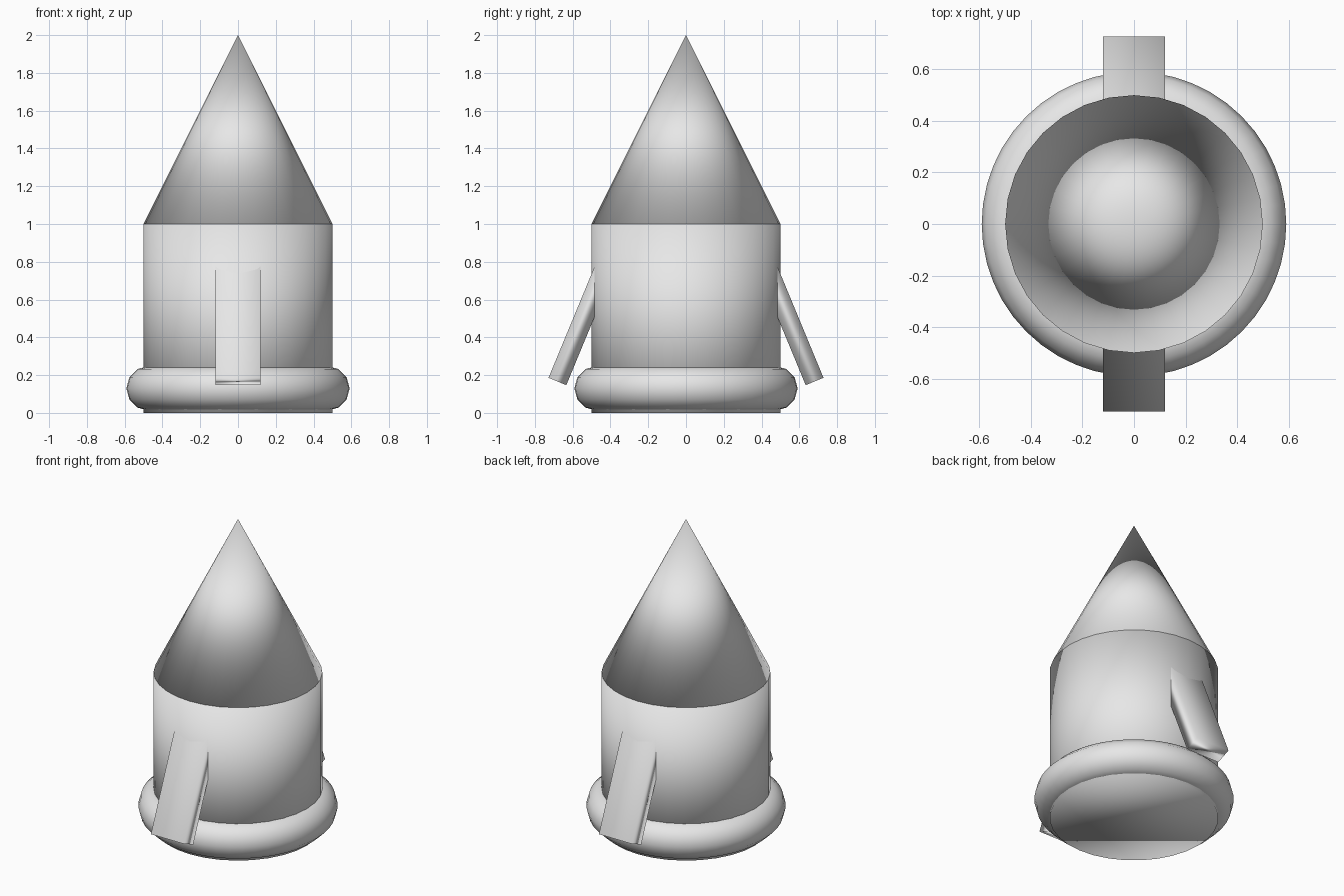
import bpy
from math import radians

cube = bpy.data.objects.get("Cube")
if cube:
    bpy.data.objects.remove(cube, do_unlink=True)

# One plain grey for the whole rocket
grey = bpy.data.materials.new("light_grey")
grey.use_nodes = True
grey.diffuse_color = (0.8, 0.8, 0.8, 1)
grey.node_tree.nodes["Principled BSDF"].inputs["Base Color"].default_value = (0.8, 0.8, 0.8, 1)


def finish(name):
    """Name the new part, colour it and shade it fully smooth."""
    part = bpy.context.object
    part.name = name
    part.data.materials.append(grey)
    bpy.ops.object.shade_smooth()
    return part


# Hull
bpy.ops.mesh.primitive_cylinder_add(vertices=32, radius=0.5, depth=1, location=(0, 0, 0.5))
finish("hull")

# Pointed nose
bpy.ops.mesh.primitive_cone_add(vertices=32, radius1=0.5, radius2=0, depth=1, location=(0, 0, 1.5))
finish("nose_cone")

# Ring around the foot of the hull
bpy.ops.mesh.primitive_torus_add(major_segments=48, minor_segments=12,
                                 major_radius=0.473, minor_radius=0.118, location=(0, 0, 0.13))
finish("base_ring")

# Slanted fins; the scale stays on the object so the broad faces shade flat
for name, side in (("front_fin", -1), ("back_fin", 1)):
    bpy.ops.mesh.primitive_cube_add(size=1, location=(0, side * 0.543, 0.499),
                                    rotation=(side * radians(22.5), 0, 0))
    fin = finish(name)
    fin.scale = (0.24, 0.102, 0.72)
